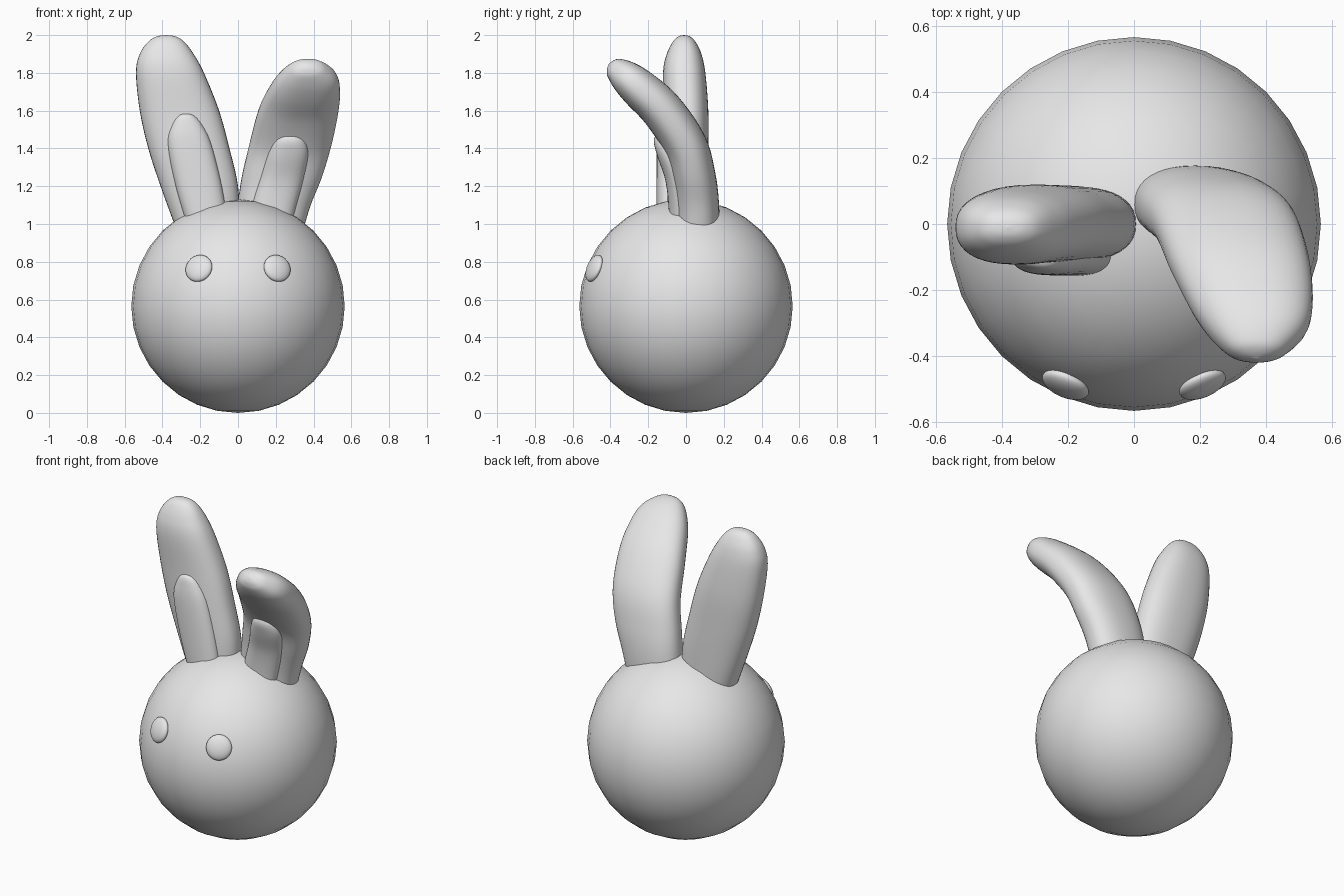
import bpy
import bmesh
import math
from mathutils import Vector

# Remove the default cube
cube = bpy.data.objects.get("Cube")
if cube:
    bpy.data.objects.remove(cube, do_unlink=True)

# One plain grey for the whole model
grey = bpy.data.materials.new("soft_grey")
grey.use_nodes = True
color = (0.8, 0.8, 0.8, 1)
grey.diffuse_color = color
grey.node_tree.nodes["Principled BSDF"].inputs["Base Color"].default_value = color

RADIUS = 0.565
CENTER = Vector((0, 0, RADIUS))
SIDES = 40
STEPS = 5


def finish(name, bm):
    """Turn a bmesh into a smooth shaded, coloured object."""
    bmesh.ops.recalc_face_normals(bm, faces=bm.faces[:])
    for face in bm.faces:
        face.smooth = True
    mesh = bpy.data.meshes.new(name)
    bm.to_mesh(mesh)
    bm.free()
    mesh.materials.append(grey)
    obj = bpy.data.objects.new(name, mesh)
    bpy.context.collection.objects.link(obj)
    return obj


def ball(name, radius, segments, rings):
    bm = bmesh.new()
    bmesh.ops.create_uvsphere(bm, u_segments=segments, v_segments=rings, radius=radius)
    return finish(name, bm)


def smooth_rows(rows):
    """Catmull-Rom interpolation between the control sections."""
    pts = [Vector(r) for r in rows]
    pts = [2 * pts[0] - pts[1]] + pts + [pts[-1]]
    out = []
    for a, b, c, d in zip(pts, pts[1:], pts[2:], pts[3:]):
        for i in range(STEPS):
            t = i / STEPS
            out.append(b + (c - a) * (t / 2)
                       + (a * 2 - b * 5 + c * 4 - d) * (t * t / 2)
                       + (b * 3 - a - c * 3 + d) * (t ** 3 / 2))
    return out + [pts[-2]]


def power(v):
    return math.copysign(abs(v) ** 0.85, v)


def ear(name, rows):
    """Loft rounded sections; each row is x min, x max, y, z, half thickness."""
    rows = smooth_rows(rows)
    bm = bmesh.new()
    loops = []
    for i, (x0, x1, y, z, thick) in enumerate(rows):
        before, after = rows[max(i - 1, 0)], rows[min(i + 1, len(rows) - 1)]
        along = Vector((0, after[2] - before[2], after[3] - before[3])).normalized()
        across = Vector((0, along.z, -along.y))
        mid = Vector(((x0 + x1) / 2, y, z))
        loop = []
        for k in range(SIDES):
            angle = math.tau * k / SIDES
            offset = across * (thick * power(math.sin(angle)))
            offset.x = (x1 - x0) / 2 * power(math.cos(angle))
            loop.append(bm.verts.new(mid + offset))
        loops.append(loop)
    for low, high in zip(loops, loops[1:]):
        for k in range(SIDES):
            n = (k + 1) % SIDES
            bm.faces.new((low[k], low[n], high[n], high[k]))
    bm.faces.new(loops[0])
    bm.faces.new(loops[-1])
    return finish(name, bm)


# Head
head = ball("head", RADIUS, 32, 16)
head.location = CENTER

# Eyes: flattened balls lying on the head surface
for side, label in ((1, "left"), (-1, "right")):
    eye = ball(label + "_eye", 0.075, 32, 16)
    normal = Vector((0.207 * side, -0.485, 0.2)).normalized()
    eye.location = CENTER + normal * RADIUS
    eye.scale.z = 0.4
    eye.rotation_euler = normal.to_track_quat("Z", "Y").to_euler()

# Upright right ear with its raised inner pad
ear("right_ear", [
    (-0.33, 0.01, 0, 0.98, 0.11),
    (-0.41, 0, 0, 1.2, 0.115),
    (-0.475, -0.045, 0, 1.4, 0.118),
    (-0.52, -0.1, 0, 1.6, 0.118),
    (-0.54, -0.18, -0.01, 1.8, 0.112),
    (-0.52, -0.235, -0.01, 1.9, 0.092),
    (-0.475, -0.285, -0.01, 1.965, 0.06),
    (-0.43, -0.33, -0.01, 1.993, 0.03),
    (-0.381, -0.379, -0.01, 2, 0.001),
])
ear("right_inner_ear", [
    (-0.265, -0.05, -0.09, 0.98, 0.066),
    (-0.33, -0.085, -0.09, 1.2, 0.066),
    (-0.373, -0.14, -0.09, 1.42, 0.064),
    (-0.355, -0.185, -0.09, 1.52, 0.055),
    (-0.32, -0.23, -0.09, 1.575, 0.04),
    (-0.281, -0.279, -0.09, 1.59, 0.001),
])

# Left ear, bending forward, with its raised inner pad
ear("left_ear", [
    (0, 0.34, 0.063, 0.95, 0.113),
    (0, 0.385, 0.06, 1.1, 0.115),
    (0.02, 0.445, 0.042, 1.25, 0.115),
    (0.06, 0.495, -0.005, 1.42, 0.115),
    (0.11, 0.532, -0.125, 1.6, 0.112),
    (0.17, 0.54, -0.245, 1.715, 0.104),
    (0.22, 0.52, -0.32, 1.78, 0.088),
    (0.275, 0.465, -0.377, 1.825, 0.06),
    (0.32, 0.42, -0.4, 1.842, 0.032),
    (0.369, 0.371, -0.408, 1.848, 0.001),
])
ear("left_inner_ear", [
    (0.05, 0.27, -0.025, 0.95, 0.065),
    (0.075, 0.31, -0.028, 1.1, 0.065),
    (0.12, 0.35, -0.047, 1.25, 0.065),
    (0.165, 0.372, -0.095, 1.385, 0.062),
    (0.21, 0.345, -0.13, 1.46, 0.045),
    (0.279, 0.281, -0.148, 1.495, 0.001),
])
